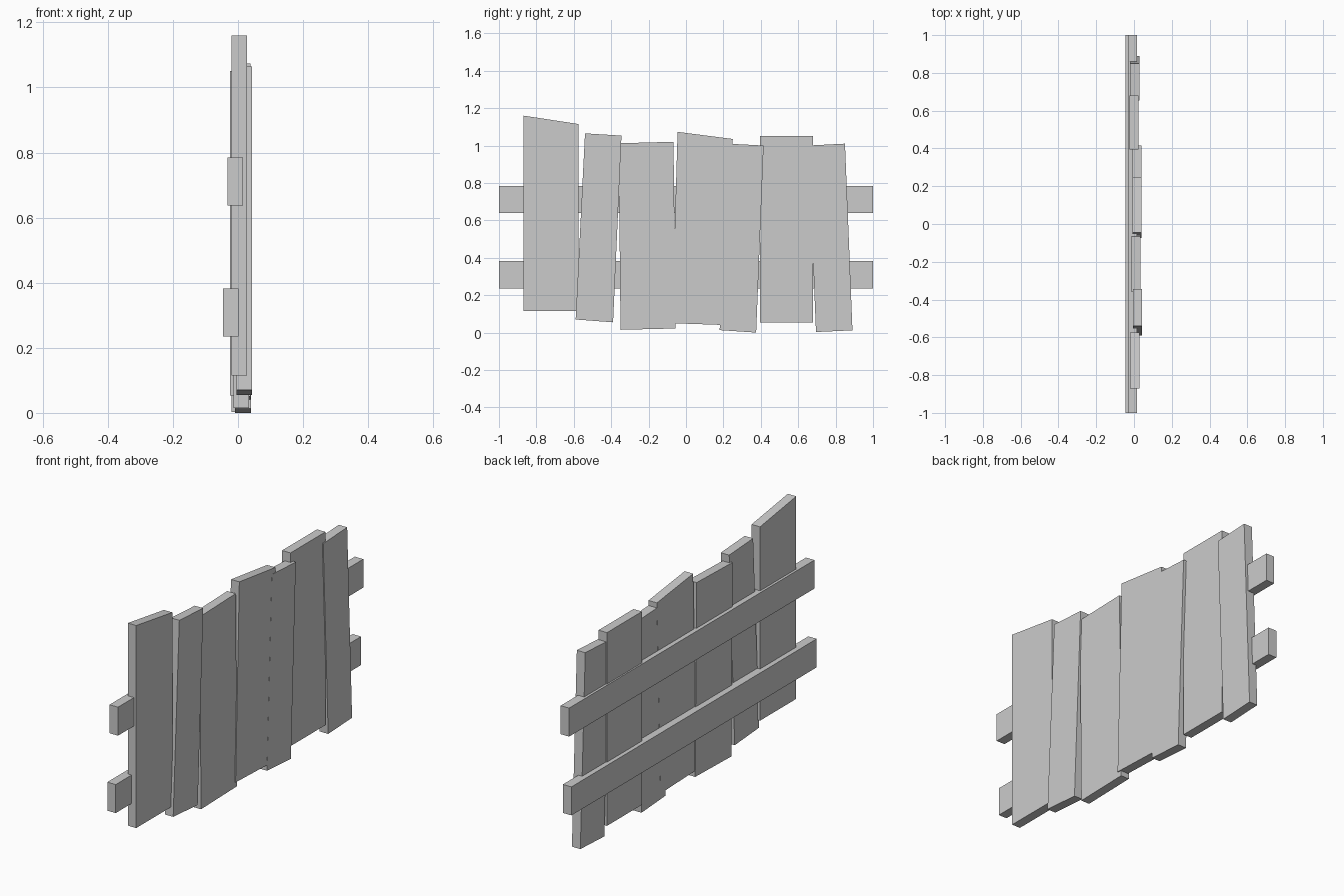
import bpy
import bmesh

cube = bpy.data.objects.get("Cube")
if cube:
    bpy.data.objects.remove(cube, do_unlink=True)

grey = bpy.data.materials.new("plain grey")
grey.use_nodes = True
colour = (0.6, 0.6, 0.6, 1)
grey.diffuse_color = colour
grey.node_tree.nodes["Principled BSDF"].inputs["Base Color"].default_value = colour

THICK = 0.048


def board(name, front, outline):
    """Extrude a (y, z) outline backwards from the plane x = front."""
    bm = bmesh.new()
    face = bm.faces.new([bm.verts.new((front, y, z)) for y, z in outline])
    result = bmesh.ops.extrude_face_region(bm, geom=[face])
    verts = [v for v in result["geom"] if isinstance(v, bmesh.types.BMVert)]
    bmesh.ops.translate(bm, verts=verts, vec=(-THICK, 0, 0))
    bmesh.ops.recalc_face_normals(bm, faces=bm.faces)
    mesh = bpy.data.meshes.new(name)
    bm.to_mesh(mesh)
    bm.free()
    mesh.materials.append(grey)
    obj = bpy.data.objects.new(name, mesh)
    bpy.context.collection.objects.link(obj)


# Upright planks: front plane, then lower left, lower right, upper right, upper left
planks = [
    (0.028, [(-0.87, 0.115), (-0.575, 0.115), (-0.575, 1.115), (-0.87, 1.16)]),
    (0.043, [(-0.59, 0.07), (-0.39, 0.055), (-0.345, 1.053), (-0.54, 1.065)]),
    (0.034, [(-0.35, 0.015), (-0.055, 0.022), (-0.067, 1.02), (-0.36, 1.012)]),
    (0.039, [(-0.075, 0.05), (0.22, 0.04), (0.25, 1.035), (-0.045, 1.073)]),
    (0.0395, [(0.18, 0.013), (0.375, 0), (0.415, 1.0), (0.22, 1.01)]),
    (0.023, [(0.395, 0.053), (0.68, 0.053), (0.68, 1.05), (0.395, 1.05)]),
    (0.028, [(0.695, 0.003), (0.89, 0.012), (0.85, 1.01), (0.655, 1.0)]),
]
for number, (front, outline) in enumerate(planks, 1):
    board(f"plank_{number}", front, outline)

# Horizontal rails across the back
for name, front, low, high in (("lower_rail", 0.002, 0.235, 0.382),
                               ("upper_rail", 0.015, 0.638, 0.785)):
    board(name, front, [(-1, low), (1, low), (1, high), (-1, high)])
